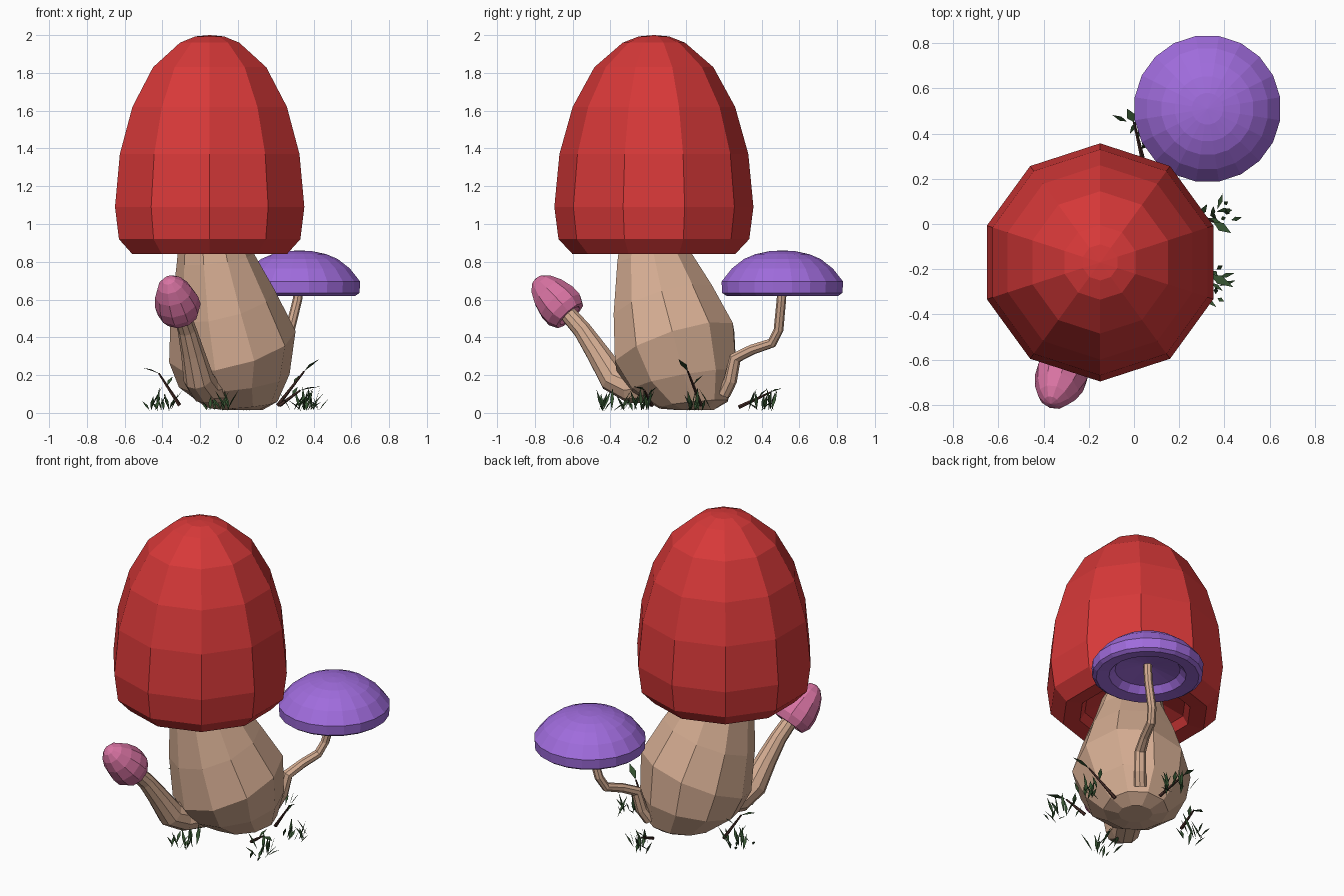
import bpy, bmesh, math, random
from mathutils import Vector

if "Cube" in bpy.data.objects:
    bpy.data.objects.remove(bpy.data.objects["Cube"])

random.seed(4)
UP = Vector((0, 0, 1))


def material(name, rgb):
    m = bpy.data.materials.new(name)
    m.diffuse_color = (*rgb, 1)
    m.use_nodes = True
    m.node_tree.nodes["Principled BSDF"].inputs["Base Color"].default_value = m.diffuse_color
    return m


RED = material("red cap", (0.68, 0.04, 0.04))
PURPLE = material("purple cap", (0.35, 0.15, 0.72))
PINK = material("pink cap", (0.68, 0.17, 0.36))
BEIGE = material("beige stem", (0.67, 0.42, 0.29))
GREEN = material("grass green", (0.035, 0.085, 0.03))
BROWN = material("twig brown", (0.06, 0.025, 0.02))


def finish(name, bm, mat, fix_normals=True):
    if fix_normals:
        bmesh.ops.remove_doubles(bm, verts=bm.verts, dist=0.0005)
        bmesh.ops.recalc_face_normals(bm, faces=bm.faces)
    me = bpy.data.meshes.new(name)
    bm.to_mesh(me)
    bm.free()
    me.materials.append(mat)
    ob = bpy.data.objects.new(name, me)
    bpy.context.collection.objects.link(ob)
    return ob


def add_rings(bm, rings, sides, phase=0.0):
    """Bridge circular rings given as (centre, normal, radius), closed at both ends."""
    loops = []
    for c, n, r in rings:
        q = UP.rotation_difference(Vector(n).normalized())
        loops.append([bm.verts.new(Vector(c) + q @ Vector((r * math.cos(a), r * math.sin(a), 0)))
                      for a in (phase + math.tau * i / sides for i in range(sides))])
    for lo, hi in zip(loops, loops[1:]):
        for i in range(sides):
            j = (i + 1) % sides
            bm.faces.new((lo[i], lo[j], hi[j], hi[i]))
    bm.faces.new(loops[0][::-1])
    bm.faces.new(loops[-1])


def cap(name, base, axis, profile, sides, mat, phase=0.0):
    """Turned shape: profile of (radius, height along axis)."""
    axis = Vector(axis).normalized()
    bm = bmesh.new()
    add_rings(bm, [(Vector(base) + axis * h, axis, max(r, 0.002)) for r, h in profile], sides, phase)
    return finish(name, bm, mat)


def add_tube(bm, path, sides):
    """Tube along path of (x, y, z, radius)."""
    pts = [Vector(p[:3]) for p in path]
    rings = []
    for i, p in enumerate(pts):
        a, b = pts[max(i - 1, 0)], pts[min(i + 1, len(pts) - 1)]
        rings.append((p, b - a, path[i][3]))
    add_rings(bm, rings, sides)


def tube(name, path, sides, mat):
    bm = bmesh.new()
    add_tube(bm, path, sides)
    return finish(name, bm, mat)


# Large red cap, ten sided, with a hollow underside
cap("red_cap", (-0.15, -0.17, 0), UP,
    [(0.18, 0.95), (0.30, 0.90), (0.33, 0.85), (0.43, 0.84), (0.505, 0.92), (0.527, 1.09),
     (0.50, 1.37), (0.43, 1.62), (0.315, 1.83), (0.165, 1.96), (0.08, 1.993), (0, 2.0)],
    10, RED, math.pi / 2)

# Fat leaning main stem
bm = bmesh.new()
add_rings(bm, [((0.03, 0.05, 0.015), (0, 0, 1), 0.10),
               ((0.02, 0.04, 0.045), (-0.08, -0.1, 1), 0.19),
               ((-0.02, -0.01, 0.17), (-0.12, -0.18, 1), 0.295),
               ((-0.03, -0.06, 0.35), (-0.26, -0.33, 1), 0.345),
               ((-0.08, -0.12, 0.58), (-0.25, -0.30, 1), 0.285),
               ((-0.12, -0.17, 0.82), (-0.12, -0.15, 1), 0.205),
               ((-0.14, -0.18, 0.97), (0, 0, 1), 0.17)], 10)
finish("main_stem", bm, BEIGE)

# Pink side mushroom
tube("pink_mushroom_stem",
     [(-0.10, -0.16, 0.14, 0.09), (-0.18, -0.29, 0.135, 0.085), (-0.21, -0.385, 0.185, 0.08),
      (-0.24, -0.47, 0.32, 0.062), (-0.27, -0.55, 0.44, 0.05), (-0.30, -0.63, 0.53, 0.045)],
     10, BEIGE)
cap("pink_cap", (-0.30, -0.615, 0.515), (-0.07, -0.185, 0.20),
    [(0.045, 0.04), (0.07, 0.0), (0.095, 0.0), (0.118, 0.045), (0.118, 0.10),
     (0.10, 0.17), (0.07, 0.23), (0.035, 0.265), (0, 0.275)], 10, PINK)

# Purple side mushroom
tube("purple_mushroom_stem",
     [(0.12, 0.20, 0.10, 0.036), (0.15, 0.235, 0.17, 0.035), (0.17, 0.26, 0.29, 0.033),
      (0.21, 0.35, 0.335, 0.028), (0.25, 0.455, 0.37, 0.027), (0.275, 0.49, 0.44, 0.026),
      (0.315, 0.505, 0.60, 0.025), (0.325, 0.51, 0.70, 0.025)], 8, BEIGE)
cap("purple_cap", (0.325, 0.51, 0), UP,
    [(0.03, 0.70), (0.19, 0.67), (0.225, 0.63), (0.30, 0.62), (0.322, 0.635), (0.326, 0.695),
     (0.27, 0.765), (0.205, 0.815), (0.145, 0.84), (0.07, 0.856), (0, 0.86)],
    20, PURPLE, math.pi / 20)


# Grass tufts and leafy twigs around the foot
def add_leaf(bm, base, tip, width):
    """Flat pointed blade."""
    base, tip = Vector(base), Vector(tip)
    d = tip - base
    side = d.cross(UP).normalized() * width / 2
    mid = base + d * 0.45 + UP * 0.006
    bm.faces.new([bm.verts.new(p) for p in (base, mid + side, tip, mid - side)])


TUFTS = {"front": (-0.10, -0.40), "right": (0.36, 0.07), "front_right": (0.31, -0.26),
         "back": (0.03, 0.40), "left": (-0.41, 0.04)}
for label, (cx, cy) in TUFTS.items():
    bm = bmesh.new()
    for i in range(13):
        a = random.uniform(0, math.tau)
        reach, height = random.uniform(0.02, 0.08), random.uniform(0.05, 0.14)
        bx, by = cx + random.uniform(-0.07, 0.07), cy + random.uniform(-0.07, 0.07)
        add_leaf(bm, (bx, by, 0.012),
                 (bx + reach * math.cos(a), by + reach * math.sin(a), height), 0.02)
    finish("grass_" + label, bm, GREEN, False)

# Twigs: foot, top, leaf tip
TWIGS = {"right": ((0.21, 0.08, 0.04), (0.35, 0.01, 0.22), (0.43, -0.04, 0.285)),
         "left": ((-0.31, 0.06, 0.04), (-0.42, 0.04, 0.21), (-0.51, 0.02, 0.24)),
         "front_right": ((0.22, -0.18, 0.04), (0.33, -0.22, 0.12), (0.44, -0.28, 0.14)),
         "back": ((0.04, 0.28, 0.03), (0.0, 0.45, 0.11), (-0.03, 0.51, 0.13))}
for label, (foot, top, tip) in TWIGS.items():
    tube("twig_" + label, [(*foot, 0.011), (*top, 0.005)], 5, BROWN)
    bm = bmesh.new()
    add_leaf(bm, top, tip, 0.04)
    mid = Vector(foot).lerp(Vector(top), 0.6)
    add_leaf(bm, mid, mid + Vector((0.03, 0.05, 0.05)), 0.025)
    finish("twig_leaf_" + label, bm, GREEN, False)
